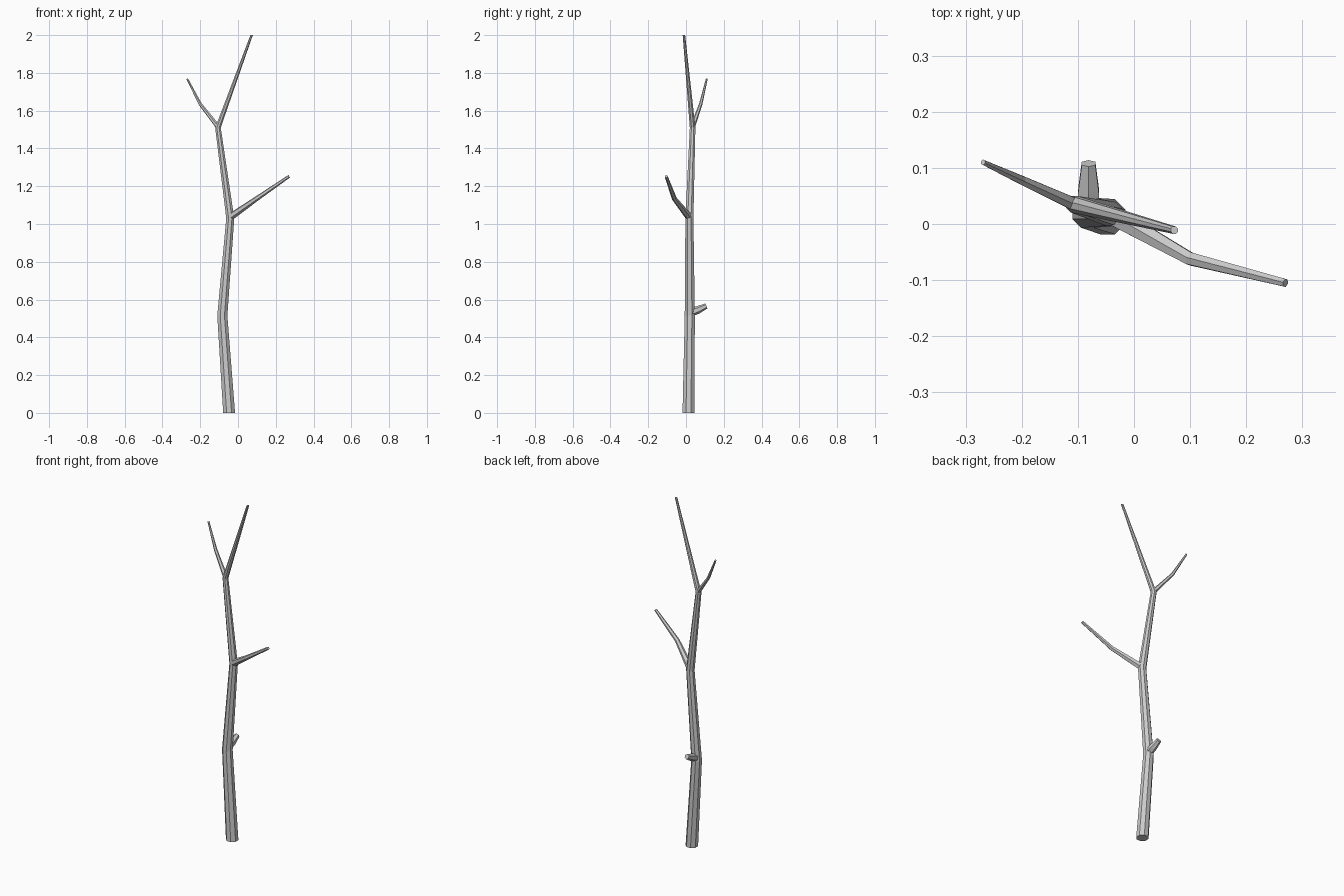
import bpy, bmesh, math
from mathutils import Vector

if "Cube" in bpy.data.objects:
    bpy.data.objects.remove(bpy.data.objects["Cube"])


def limb(name, points, radii, sides, level=False):
    """Tapered, capped tube through points; level=True keeps the rings horizontal."""
    pts = [Vector(p) for p in points]
    bm = bmesh.new()
    rings = []
    for i, (p, r) in enumerate(zip(pts, radii)):
        t = (pts[min(i + 1, len(pts) - 1)] - pts[max(i - 1, 0)]).normalized()
        if level:
            t = Vector((0, 0, 1))
            u = Vector((1, 0, 0))
        else:
            u = t.cross(Vector((0, 0, 1))).normalized()
        v = t.cross(u)
        ring = []
        for k in range(sides):
            a = 2 * math.pi * (k + 0.5) / sides
            ring.append(bm.verts.new(p + r * (math.cos(a) * u + math.sin(a) * v)))
        rings.append(ring)
    for a, b in zip(rings, rings[1:]):
        for k in range(sides):
            n = (k + 1) % sides
            bm.faces.new((a[k], a[n], b[n], b[k]))
    bm.faces.new(rings[0][::-1])
    bm.faces.new(rings[-1])
    bmesh.ops.recalc_face_normals(bm, faces=bm.faces)
    mesh = bpy.data.meshes.new(name)
    bm.to_mesh(mesh)
    bm.free()
    obj = bpy.data.objects.new(name, mesh)
    bpy.context.collection.objects.link(obj)
    return obj


# crooked main stem
limb("trunk",
     [(-0.047, 0.013, 0), (-0.083, 0.02, 0.515), (-0.041, 0.018, 1.03),
      (-0.106, 0.035, 1.51), (0.072, -0.011, 2.0)],
     [0.034, 0.029, 0.023, 0.016, 0.007], 8, level=True)

# long side branch
limb("right_branch",
     [(-0.043, 0.018, 1.035), (0.1, -0.062, 1.135), (0.27, -0.105, 1.252)],
     [0.02, 0.013, 0.008], 6)

# upper twig
limb("left_twig",
     [(-0.106, 0.035, 1.515), (-0.2, 0.078, 1.635), (-0.269, 0.11, 1.769)],
     [0.013, 0.009, 0.005], 6)

# short broken stub at the back
limb("stub",
     [(-0.082, 0.02, 0.53), (-0.081, 0.062, 0.545), (-0.081, 0.108, 0.566)],
     [0.023, 0.021, 0.014], 6)
